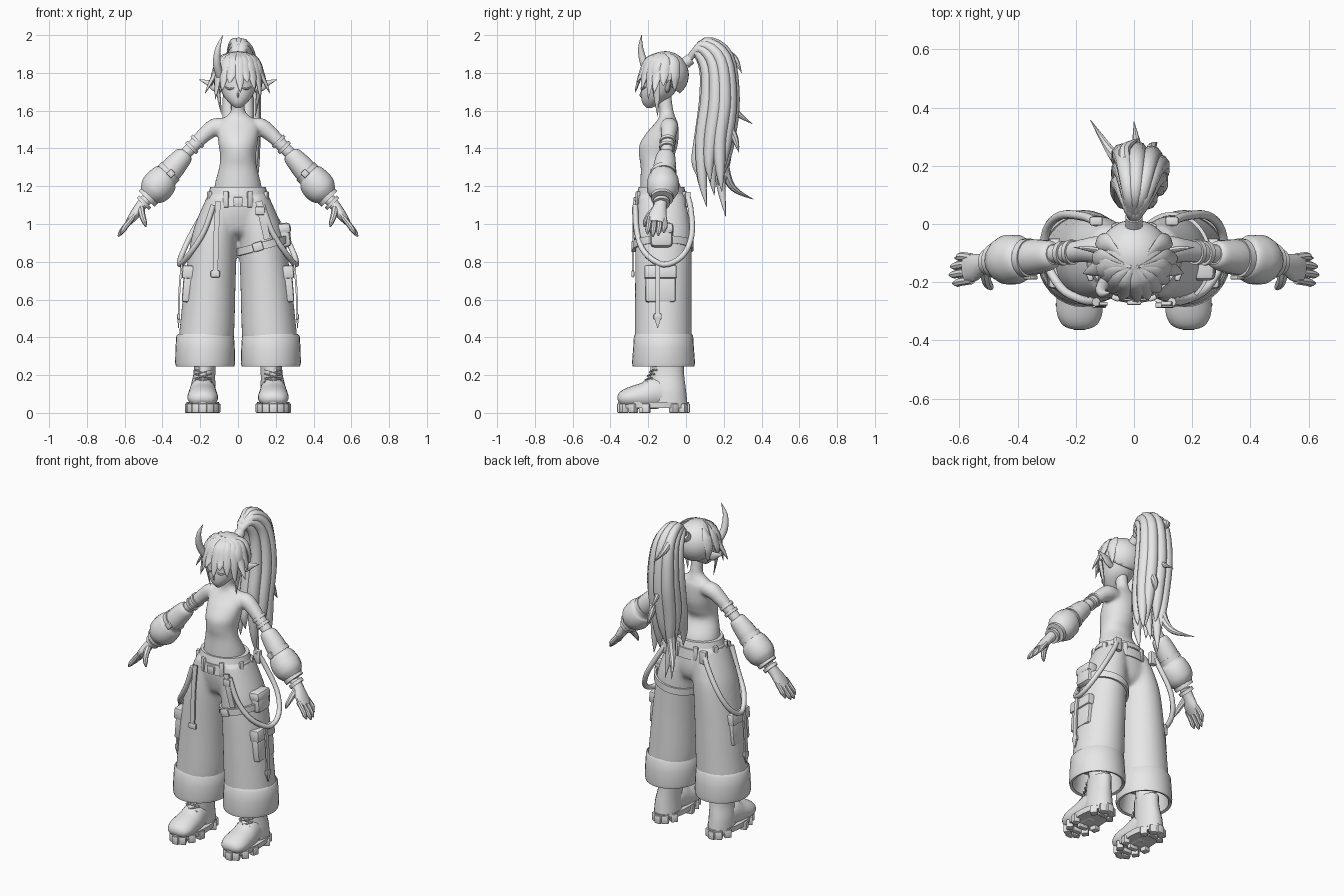
import bpy, bmesh, math
from mathutils import Vector, Matrix, Euler

cube = bpy.data.objects.get("Cube")
if cube:
    bpy.data.objects.remove(cube, do_unlink=True)

X, Y, Z = Vector((1, 0, 0)), Vector((0, 1, 0)), Vector((0, 0, 1))
BOTH = (1, -1)

grey = bpy.data.materials.new("plain_grey")
grey.use_nodes = True
grey.diffuse_color = (0.8, 0.8, 0.8, 1)
for node in grey.node_tree.nodes:
    if node.type == 'BSDF_PRINCIPLED':
        node.inputs["Base Color"].default_value = grey.diffuse_color


def finish(name, bm, angle=40):
    bmesh.ops.recalc_face_normals(bm, faces=bm.faces[:])
    mesh = bpy.data.meshes.new(name)
    bm.to_mesh(mesh)
    bm.free()
    mesh.materials.append(grey)
    obj = bpy.data.objects.new(name, mesh)
    bpy.context.collection.objects.link(obj)
    bpy.ops.object.select_all(action='DESELECT')
    obj.select_set(True)
    bpy.context.view_layer.objects.active = obj
    bpy.ops.object.shade_smooth_by_angle(angle=math.radians(angle))
    return obj


def label(name, side, sides):
    return name if len(sides) == 1 else ("left_" if side > 0 else "right_") + name


def smooth_path(points, sub, closed):
    """Catmull-Rom interpolation of positions and radii."""
    count = len(points)
    pick = (lambda i: points[i % count]) if closed else (lambda i: points[max(0, min(count - 1, i))])
    path = []
    for i in range(count if closed else count - 1):
        a, b, c, d = (pick(i + k) for k in (-1, 0, 1, 2))
        for j in range(sub):
            t = j / sub
            path.append([0.5 * (2 * q + (r - p) * t + (2 * p - 5 * q + 4 * r - s) * t * t
                                + (3 * q - p - 3 * r + s) * t ** 3) for p, q, r, s in zip(a, b, c, d)])
    return path if closed else path + [list(points[-1])]


def tube(name, points, ref=Y, n=14, sub=4, up=None, box=False, closed=False, sides=(1,)):
    """Loft ellipses (x, y, z, width, depth) along a path."""
    points = [tuple(p) if len(p) == 5 else tuple(p) + (p[3],) for p in points]
    path = smooth_path(points, sub, closed)
    n, turn, grow = (4, math.pi / 4, math.sqrt(2)) if box else (n, 0, 1)
    made = []
    for side in sides:
        bm, rings, count = bmesh.new(), [], len(path)
        for i, p in enumerate(path):
            before = path[i - 1 if closed else max(i - 1, 0)]
            after = path[(i + 1) % count if closed else min(i + 1, count - 1)]
            tangent = up or (Vector(after[:3]) - Vector(before[:3])).normalized()
            u = ref.cross(tangent).normalized()
            v = tangent.cross(u)
            ring = []
            for k in range(n):
                a = math.tau * k / n + turn
                co = Vector(p[:3]) + grow * (u * max(p[3], .001) * math.cos(a) + v * max(p[4], .001) * math.sin(a))
                ring.append(bm.verts.new((co.x * side, co.y, co.z)))
            rings.append(ring)
        for i in range(count if closed else count - 1):
            a, b = rings[i], rings[(i + 1) % count]
            for k in range(n):
                bm.faces.new((a[k], a[(k + 1) % n], b[(k + 1) % n], b[k]))
        if not closed:
            bm.faces.new(rings[0])
            bm.faces.new(rings[-1])
        made.append(finish(label(name, side, sides), bm))
    return made


def block(name, loc, size, rot=(0, 0, 0), bevel=.006, sides=(1,)):
    for side in sides:
        bm = bmesh.new()
        bmesh.ops.create_cube(bm, size=1, matrix=Matrix.Diagonal((*size, 1)))
        bmesh.ops.bevel(bm, geom=bm.edges[:], offset=bevel, segments=2, affect='EDGES', profile=.5)
        turn = Euler((rot[0], rot[1] * side, rot[2] * side)).to_matrix().to_4x4()
        bm.transform(Matrix.Translation((loc[0] * side, loc[1], loc[2])) @ turn)
        finish(label(name, side, sides), bm)


def stack(name, rings, **options):
    """Level rings given as (z, y, width, depth), centred on the body."""
    return tube(name, [(0, y, z, w, d) for z, y, w, d in rings], up=Z, n=28, **options)


def fuse(name, parts, voxel, rounds):
    """Merge overlapping parts into one softly blended surface."""
    bpy.ops.object.select_all(action='DESELECT')
    for part in parts:
        part.select_set(True)
    bpy.context.view_layer.objects.active = parts[0]
    bpy.ops.object.join()
    parts[0].name = name
    remesh = parts[0].modifiers.new("blend", 'REMESH')
    remesh.mode, remesh.voxel_size, remesh.use_smooth_shade = 'VOXEL', voxel, True
    relax = parts[0].modifiers.new("relax", 'SMOOTH')
    relax.factor, relax.iterations = .5, rounds


# Body
body = stack("torso", [(1.1, -.13, .13, .11), (1.2, -.135, .125, .107), (1.3, -.16, .1, .08),
                       (1.36, -.155, .095, .094), (1.42, -.145, .103, .102), (1.48, -.125, .11, .086),
                       (1.53, -.105, .108, .063), (1.56, -.1, .078, .046), (1.59, -.102, .042, .038),
                       (1.63, -.108, .035, .037), (1.7, -.115, .034, .036)])
body += tube("upper_arm", [(.06, -.092, 1.515, .043), (.12, -.088, 1.513, .048), (.175, -.092, 1.475, .041),
                           (.24, -.1, 1.41, .035), (.36, -.11, 1.29, .03)], sides=BOTH)
fuse("body", body, .009, 6)

# Head with closed eyes, nose, mouth and pointed ears
stack("head", [(1.615, -.195, .015, .015), (1.64, -.18, .045, .05), (1.68, -.155, .078, .083),
               (1.74, -.135, .1, .1), (1.8, -.125, .108, .108), (1.87, -.12, .085, .085), (1.9, -.12, .03, .03)])
tube("eyelid", [(.02, -.237, 1.722, .003), (.045, -.234, 1.715, .006), (.07, -.215, 1.725, .003)], ref=Z, n=8, sides=BOTH)
tube("nose", [(0, -.234, 1.71, .002), (0, -.241, 1.682, .005), (0, -.234, 1.672, .003)], ref=X, n=8)
tube("mouth", [(-.018, -.222, 1.648, .002), (0, -.228, 1.647, .003), (.018, -.222, 1.648, .002)], ref=Z, n=6)
tube("ear", [(.085, -.1, 1.715, .022, .012), (.12, -.092, 1.73, .028, .012), (.16, -.085, 1.748, .015, .008),
             (.207, -.08, 1.765, .001)], sides=BOTH)
tube("horn", [(-.095, -.19, 1.78, .02), (-.112, -.222, 1.85, .021), (-.106, -.24, 1.93, .014),
              (-.08, -.235, 2, .001)], ref=X)

# Hair cap, cut open over the face
skull = Vector((0, -.11, 1.79))
bm = bmesh.new()
bmesh.ops.create_uvsphere(bm, u_segments=32, v_segments=20, radius=.125)
bmesh.ops.translate(bm, verts=bm.verts[:], vec=skull)
bmesh.ops.bisect_plane(bm, geom=bm.verts[:] + bm.edges[:] + bm.faces[:], plane_co=(0, -.1, 1.745),
                       plane_no=(0, .8, 1), clear_inner=True)
cap = finish("hair_cap", bm)
shell = cap.modifiers.new("thickness", 'SOLIDIFY')
shell.thickness = .012

# Swept fringe, cheek locks and long side locks fanning out from the crown
lock_tips = [(.012, -.27, 1.695), (-.045, -.262, 1.745), (.05, -.26, 1.75), (-.085, -.235, 1.7), (.088, -.235, 1.71),
             (.12, -.2, 1.66), (-.12, -.2, 1.66), (.17, -.17, 1.69), (-.175, -.17, 1.69),
             (.092, -.15, 1.57), (-.088, -.15, 1.58), (.15, -.12, 1.73), (-.14, -.12, 1.73), (.11, -.06, 1.7),
             (-.11, -.06, 1.7)]
for i, tip in enumerate(lock_tips):
    tip = Vector(tip)
    out = Vector((tip.x, tip.y - skull.y, 0)).normalized()
    high = skull + (out + Z * .8).normalized() * .127
    low = skull + out * .13 + Z * .005
    tube(f"fringe_lock_{i}", [(tip.x * .1, -.15, 1.9, .012, .008), (*high, .028, .011), (*low, .027, .011),
                              (*low.lerp(tip, .6), .015, .008), (*tip, .001)], ref=out, n=8)

# Ponytail: hair tie, then strands from inner (f = 0) to outer (f = 1)
tube("hair_tie", [(0, -.005, 1.85, .03), (0, .025, 1.875, .03)], ref=X, sub=1)
strands = [(1, .01, (.0, .19, 1.24)), (.9, .06, (.06, .17, 1.2)), (.6, -.04, (.0, .21, 1.04)),
           (.1, .045, (.05, .11, 1.09)), (.25, -.045, (-.03, .07, 1.2)), (.7, .085, (.09, .19, 1.17)),
           (.45, .02, (.0, .15, 1.15)), (.05, .0, (.01, .06, 1.25)), (.4, .08, (.08, .13, 1.22)),
           (.95, -.04, (-.03, .2, 1.2))]
for i, (f, x, tip) in enumerate(strands):
    bend = Vector((x, .07 + .155 * f, 1.45))
    fall = bend.lerp(Vector(tip), .6) - Y * .015 * (1 - f)
    tube(f"ponytail_strand_{i}", [(0, .01, 1.86, .014), (x * .4, .05 + .055 * f, 1.905 + .06 * f, .024),
                                  (x * .8, .095 + .125 * f, 1.82 + .07 * f, .032),
                                  (x, .1 + .147 * f, 1.66, .038), (*bend, .036),
                                  (*fall, .024), (*tip, .001)], ref=X, n=10)
tube("ponytail_long_tip", [(-.03, .21, 1.45, .025), (-.04, .205, 1.3, .026), (-.08, .25, 1.19, .017),
                           (-.15, .358, 1.13, .001)], ref=X, n=8)
for i, (x, tip) in enumerate([(.01, (.0, .352, 1.53)), (.06, (.08, .28, 1.38)), (-.03, (.02, .295, 1.8))]):
    tube(f"ponytail_flick_{i}", [(x, .15, 1.9, .012), (x, .21, min(tip[2] + .2, 1.9), .022),
                                 (x, .26, tip[2] + .07, .018), (*tip, .001)], ref=X, n=8)

# Sleeves with puff, bands and wrist cuffs
tube("sleeve", [(.275, -.105, 1.375, .036), (.288, -.107, 1.36, .05), (.335, -.112, 1.307, .06),
                (.37, -.117, 1.265, .063), (.39, -.12, 1.245, .078), (.418, -.122, 1.208, .087),
                (.45, -.125, 1.173, .08), (.478, -.127, 1.145, .052)], sides=BOTH)


def arm_band(name, x, y, z, radius, half):
    step = half / math.sqrt(2)
    tube(name, [(x - step, y, z + step, radius), (x + step, y, z - step, radius)], n=20, sub=1, sides=BOTH)


arm_band("arm_strap_upper", .215, -.097, 1.437, .043, .009)
arm_band("arm_strap_lower", .245, -.1, 1.405, .042, .009)
arm_band("sleeve_strap", .365, -.117, 1.272, .067, .013)
arm_band("wrist_cuff", .475, -.126, 1.142, .059, .012)
arm_band("wrist_band", .498, -.13, 1.113, .045, .01)
block("sleeve_buckle", (.355, -.184, 1.267), (.035, .014, .035), (0, math.pi / 4, 0), .004, BOTH)

# Hands
tube("palm", [(.485, -.128, 1.13, .031), (.52, -.138, 1.088, .028, .036), (.552, -.15, 1.043, .025, .048),
              (.58, -.157, 1.008, .017, .044)], sides=BOTH)
for i in range(4):
    y, reach = -.198 + .029 * i, (.012, 0, .004, .02)[i]
    tube(f"finger_{i}", [(.557, y * .9 - .015, 1.035, .014), (.593, y, .99, .0145),
                         (.62 - reach, y - .005, .955 + reach, .013),
                         (.634 - reach, y - .006, .934 + reach, .004)], n=8, sides=BOTH)
tube("thumb", [(.515, -.155, 1.085, .02), (.507, -.195, 1.045, .017), (.495, -.215, 1.01, .013),
               (.488, -.22, .985, .004)], n=8, sides=BOTH)

# Wide trousers with turned-up hems
trousers = stack("trouser_hips", [(1.19, -.13, .142, .122), (1.1, -.13, .17, .134), (1.02, -.122, .19, .13),
                                  (.96, -.12, .13, .11), (.925, -.12, .05, .06)])
trousers += tube("trouser_leg", [(.08, -.128, 1.15, .082, .122), (.106, -.122, 1.03, .109, .139),
                                 (.126, -.12, .92, .122, .149), (.147, -.12, .7, .135, .15),
                                 (.163, -.12, .46, .145, .151), (.17, -.12, .38, .145, .151)], up=Z, n=28, sides=BOTH)
fuse("trousers", trousers, .011, 10)
hem = [(.36, .12, .13), (.418, .143, .15), (.405, .153, .157), (.34, .157, .161), (.265, .159, .167),
       (.245, .154, .163), (.25, .138, .148)]
tube("trouser_hem", [(.174, -.119, z, w, d) for z, w, d in hem], up=Z, n=32, sub=1, closed=True, sides=BOTH)
tube("leg", [(.175, -.11, .42, .06), (.175, -.105, .2, .055)], sub=1, sides=BOTH)

# Belt with loops and buckle
stack("belt", [(1.09, -.13, .176, .142), (1.15, -.13, .163, .135)], sub=1)
stack("waistband", [(1.16, -.13, .157, .13), (1.195, -.13, .147, .121)], sub=1)
for i in range(8):
    a = math.tau * (i + .5) / 8
    block(f"belt_loop_{i}", (.164 * math.cos(a), -.13 + .134 * math.sin(a), 1.13), (.02, .03, .085), (0, 0, a))
block("belt_buckle", (0, -.27, 1.12), (.05, .016, .045))

# Hanging straps, side ropes and thigh strap
tube("front_strap", [(-.105, -.274, 1.12, .014, .005), (-.115, -.279, .95, .014, .005),
                     (-.12, -.281, .74, .014, .005)], box=True)
block("front_strap_end", (-.12, -.281, .735), (.05, .016, .035))
tube("hip_strap", [(.11, -.272, 1.12, .018, .006), (.13, -.277, 1.03, .018, .006),
                   (.155, -.27, .92, .018, .006)], box=True)
block("hip_strap_buckle", (.117, -.278, 1.07), (.05, .018, .045))
rope = [(.13, -.268, 1.1), (.18, -.26, .96), (.25, -.22, .85), (.305, -.12, .785), (.3, -.02, .83),
        (.25, .03, .94), (.17, .025, 1.08), (.13, .005, 1.16)]
tube("side_rope", [(*p, .015) for p in rope], ref=Vector((.7, .1, .5)), n=10, sides=BOTH)
block("rope_hook", (.13, .01, 1.13), (.045, .03, .08), sides=BOTH)
tube("thigh_strap", [(.13 + .131 * math.cos(a), -.12 + .155 * math.sin(a), .885 + .035 * math.cos(a), .006, .02)
                     for a in (math.tau * k / 16 for k in range(16))], ref=Z, box=True, closed=True)
block("thigh_buckle", (.105, -.279, .88), (.055, .02, .048), (0, -.3, 0))

# Thigh pockets with flaps, hip pouch and side tags
block("pocket", (.262, -.135, .67), (.06, .16, .17), (0, -.08, 0), .012, BOTH)
block("pocket_flap", (.258, -.135, .745), (.075, .172, .07), (0, -.08, 0), .01, BOTH)
block("hip_pouch", (.243, -.13, .94), (.07, .12, .13), (0, -.12, 0), .025)
block("hip_pouch_flap", (.24, -.13, .975), (.08, .128, .06), (0, -.12, 0), .02)
tube("side_tag", [(.298, -.15, .79, .005, .012), (.31, -.15, .65, .005, .012),
                  (.314, -.15, .51, .005, .012)], box=True, sides=BOTH)
block("side_tag_clasp", (.314, -.15, .51), (.016, .042, .03), bevel=.004, sides=BOTH)
tube("side_tag_tip", [(.315, -.15, .5, .006, .017), (.315, -.15, .45, .002)], box=True, sub=1, sides=BOTH)

# Boots with laces and lugged soles
foot_x = .187
tube("boot_shaft", [(foot_x - .01, -.1, .27, .055, .088), (foot_x - .008, -.1, .2, .058, .09),
                    (foot_x, -.095, .12, .068, .095), (foot_x, -.09, .045, .072, .098)], up=Z, n=20, sides=BOTH)
tube("boot_foot", [(foot_x, -.06, .08, .05, .06), (foot_x, -.15, .105, .085, .07), (foot_x, -.22, .09, .072, .078),
                   (foot_x, -.3, .08, .055, .08), (foot_x, -.345, .07, .037, .06),
                   (foot_x, -.36, .065, .01, .025)], ref=X, n=18, sides=BOTH)
tube("boot_sole", [(foot_x, -.172, .025, .083, .183), (foot_x, -.172, .058, .086, .187)], up=Z, n=28, sub=1, sides=BOTH)
for i in range(14):
    a = math.tau * (i + .5) / 14
    x, y = foot_x + .073 * math.cos(a), -.172 + .173 * math.sin(a)
    if not -.16 < y < -.1:
        block(f"sole_lug_{i}", (x, y, .025), (.04, .042, .05), (0, 0, a), sides=BOTH)
for i, y in enumerate((-.29, -.235, -.05)):
    block(f"tread_bar_{i}", (foot_x, y, .015), (.06, .03, .03), sides=BOTH)
for i in range(5):
    y, z = -.228 + .012 * i, .15 + .022 * i
    for tilt in BOTH:
        tube(f"lace_{i}_{'a' if tilt > 0 else 'b'}",
             [(foot_x - .045, y + .025, z - .012 * tilt, .005), (foot_x, y, z, .005),
              (foot_x + .04, y + .025, z + .012 * tilt, .005)], ref=Z, n=6, sub=3, sides=BOTH)
